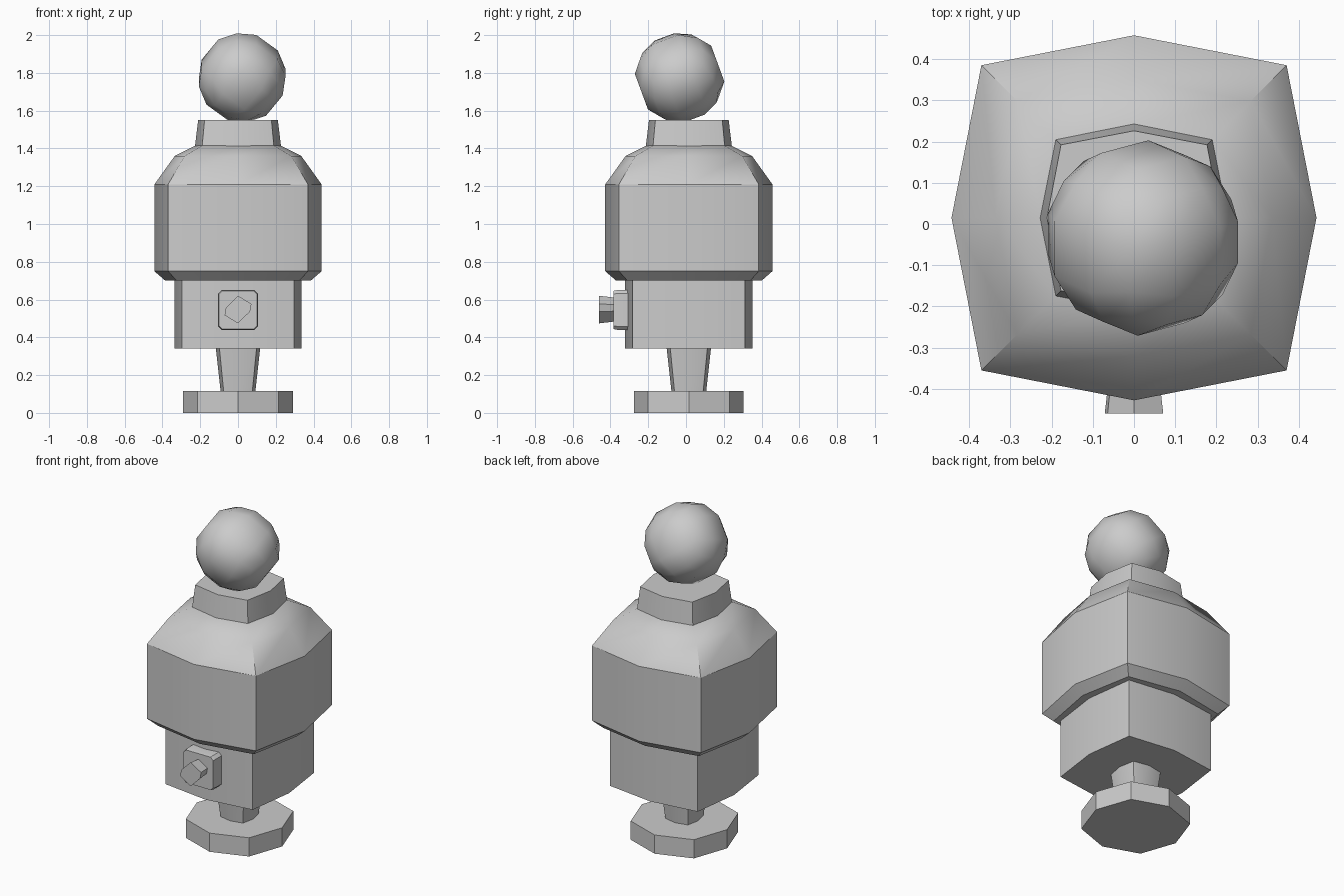
import bpy, bmesh, math
from mathutils import Matrix, Vector, Euler

if "Cube" in bpy.data.objects:
    bpy.data.objects.remove(bpy.data.objects["Cube"])

CY = 0.015  # common axis of the stacked parts

grey = bpy.data.materials.new("plain grey")
grey.diffuse_color = (0.6, 0.6, 0.6, 1)
grey.use_nodes = True
grey.node_tree.nodes["Principled BSDF"].inputs["Base Color"].default_value = grey.diffuse_color


def finish(name, bm, smooth=True):
    bmesh.ops.recalc_face_normals(bm, faces=bm.faces[:])
    me = bpy.data.meshes.new(name)
    bm.to_mesh(me)
    bm.free()
    me.materials.append(grey)
    ob = bpy.data.objects.new(name, me)
    bpy.context.collection.objects.link(ob)
    if smooth:
        bpy.ops.object.select_all(action='DESELECT')
        ob.select_set(True)
        bpy.context.view_layer.objects.active = ob
        bpy.ops.object.shade_smooth_by_angle(angle=math.radians(30))
    return ob


def loft(name, loops, smooth=True):
    """Skin a stack of equal-length point loops and cap both ends."""
    bm = bmesh.new()
    rings = [[bm.verts.new(p) for p in loop] for loop in loops]
    n = len(rings[0])
    for a, b in zip(rings, rings[1:]):
        for i in range(n):
            j = (i + 1) % n
            bm.faces.new((a[i], a[j], b[j], b[i]))
    bm.faces.new(rings[0])
    bm.faces.new(rings[-1])
    return finish(name, bm, smooth)


def ring(z, mid, cor):
    """Eight points: side middles at mid, corners at (cor, cor)."""
    base = [(mid, 0), (cor, cor), (0, mid), (-cor, cor),
            (-mid, 0), (-cor, -cor), (0, -mid), (cor, -cor)]
    return [(x, y + CY, z) for x, y in base]


def stack(name, levels):
    return loft(name, [ring(*lv) for lv in levels])


# stacked body parts: (height, side radius, corner coordinate)
stack("foot_disc", [(0, 0.29, 0.215), (0.115, 0.29, 0.215)])
stack("stem", [(0.115, 0.092, 0.076), (0.34, 0.117, 0.098)])
stack("lower_block", [(0.34, 0.337, 0.297), (0.70, 0.337, 0.297)])
stack("body", [(0.70, 0.385, 0.325), (0.75, 0.4425, 0.37), (1.21, 0.4425, 0.37),
               (1.36, 0.335, 0.283), (1.415, 0.225, 0.19)])
stack("collar", [(1.41, 0.228, 0.19), (1.55, 0.211, 0.177)])

# ball: cube with three cuts per side, rounded to a sphere and tilted
bm = bmesh.new()
bmesh.ops.create_cube(bm, size=2)
bmesh.ops.subdivide_edges(bm, edges=bm.edges[:], cuts=2, use_grid_fill=True)
R = 0.238
for v in bm.verts:
    v.co = v.co.normalized() * R
bm.transform(Matrix.Translation((0.022, -0.034, 1.775)) @
             Euler((math.radians(25), math.radians(35), math.radians(15))).to_matrix().to_4x4())
finish("ball", bm)

# front plate with clipped corners
h, c = 0.105, 0.018
outline = [(h - c, -h), (h, -h + c), (h, h - c), (h - c, h),
           (-h + c, h), (-h, h - c), (-h, -h + c), (-h + c, -h)]
loft("front_plate", [[(x * s, y, 0.545 + z * s) for x, z in outline]
                     for y, s in ((-0.29, 1), (-0.365, 1), (-0.385, 0.96))])

# six-sided knob, flaring outwards
hexa = [(0, 0.073), (0.071, 0.03), (0.064, -0.01),
        (0, -0.073), (-0.071, -0.03), (-0.064, 0.01)]
loft("knob", [[(x * s, y, 0.547 + z * s) for x, z in hexa]
              for y, s in ((-0.38, 0.87), (-0.46, 1))])
